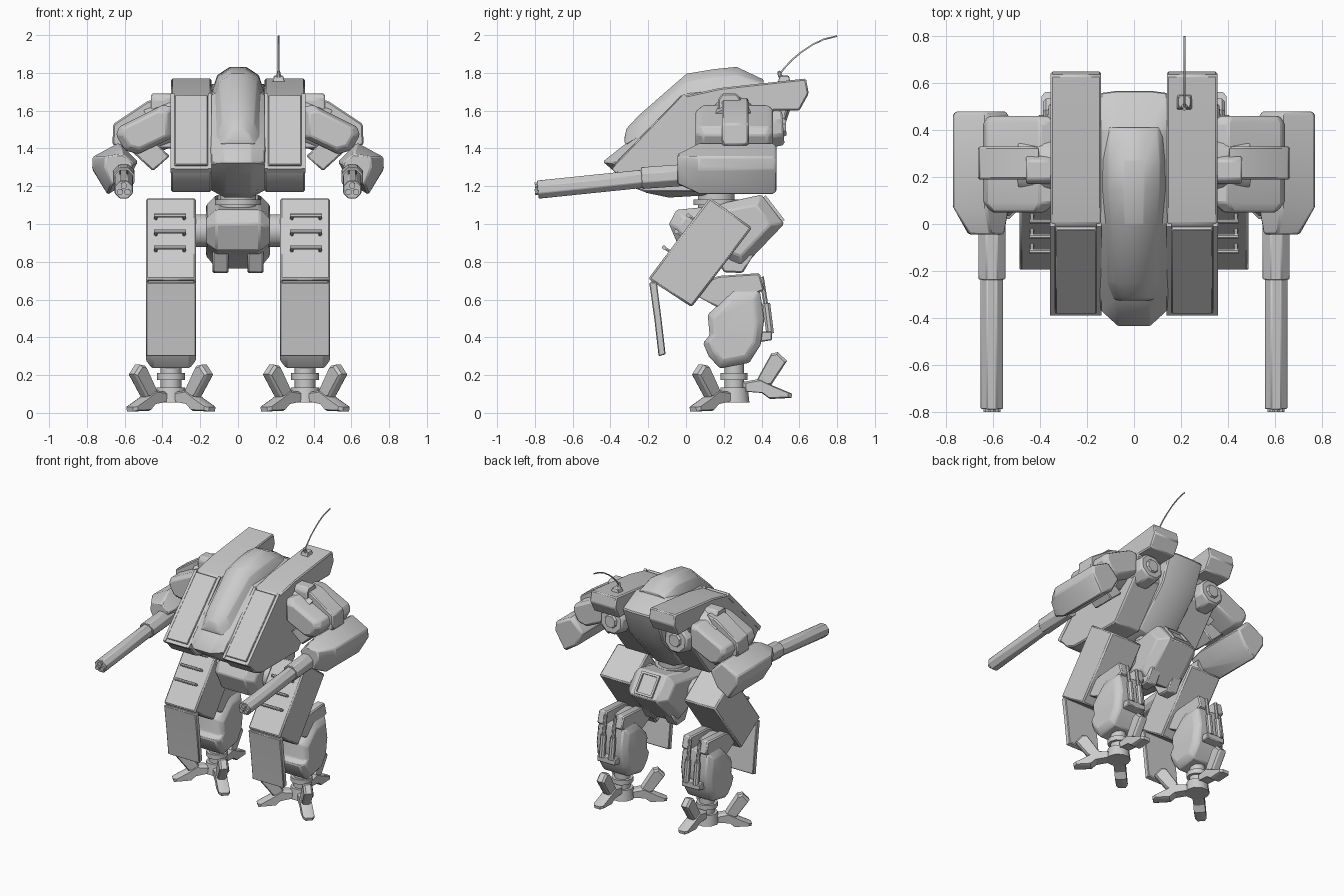
import bpy, bmesh, math
from mathutils import Vector, Matrix

if "Cube" in bpy.data.objects:
    bpy.data.objects.remove(bpy.data.objects["Cube"])

grey = bpy.data.materials.new("armour_grey")
grey.diffuse_color = (0.6, 0.6, 0.6, 1)
grey.use_nodes = True
grey.node_tree.nodes["Principled BSDF"].inputs["Base Color"].default_value = grey.diffuse_color


def finish(name, bm, mirror=False, bevel=0.008, smooth=30):
    """Turn a bmesh into a shaded object, mirrored across x if asked."""
    bmesh.ops.recalc_face_normals(bm, faces=bm.faces)
    me = bpy.data.meshes.new(name)
    bm.to_mesh(me)
    bm.free()
    ob = bpy.data.objects.new(name, me)
    bpy.context.collection.objects.link(ob)
    me.materials.append(grey)
    bpy.ops.object.select_all(action='DESELECT')
    bpy.context.view_layer.objects.active = ob
    ob.select_set(True)
    bpy.ops.object.shade_smooth_by_angle(angle=math.radians(smooth))
    if bevel:
        b = ob.modifiers.new("bevel", 'BEVEL')
        b.width, b.segments, b.limit_method = bevel, 1, 'ANGLE'
    if mirror:
        ob.modifiers.new("mirror", 'MIRROR')
    return ob


def loft(name, axis, layers, mirror=False, bevel=0.008, smooth=30, matrix=None):
    """Bridge matching outlines placed along an axis and cap both ends."""
    place = {'x': lambda p, a, b: (p, a, b), 'y': lambda p, a, b: (a, p, b),
             'z': lambda p, a, b: (a, b, p)}[axis]
    bm = bmesh.new()
    rings = [[bm.verts.new(place(p, a, b)) for a, b in pts] for p, pts in layers]
    for r, s in zip(rings, rings[1:]):
        for i in range(len(r)):
            j = (i + 1) % len(r)
            bm.faces.new((r[i], r[j], s[j], s[i]))
    bm.faces.new(rings[0])
    bm.faces.new(rings[-1])
    if matrix:
        bm.transform(matrix)
    return finish(name, bm, mirror, bevel, smooth)


def slab(name, x0, x1, pts, **kw):
    return loft(name, 'x', [(x0, pts), (x1, pts)], **kw)


def shrink(pts, k):
    """Scale an outline about its middle."""
    c = sum((Vector(p) for p in pts), Vector((0, 0))) / len(pts)
    return [tuple(c + (Vector(p) - c) * k) for p in pts]


def bar(name, p, q, r, r2=None, n=8, mirror=True, bevel=0, smooth=40):
    """Round or faceted bar from p to q."""
    p, q = Vector(p), Vector(q)
    bm = bmesh.new()
    m = Matrix.Translation((p + q) / 2) @ (q - p).to_track_quat('Z', 'Y').to_matrix().to_4x4()
    m = m @ Matrix.Rotation(math.pi / n, 4, 'Z')
    bmesh.ops.create_cone(bm, cap_ends=True, segments=n, radius1=r,
                          radius2=r if r2 is None else r2, depth=(q - p).length, matrix=m)
    return finish(name, bm, mirror, bevel, smooth)


# --- Torso: central hull with nose, raised canopy, side pods ---
hull = [(-.44, 1.33), (-.32, 1.425), (0, 1.71), (.4, 1.75), (.57, 1.66), (.5, 1.45),
        (.25, 1.16), (-.09, 1.14), (-.21, 1.165), (-.37, 1.27)]
side = [(-.37, 1.32), (-.3, 1.40), (0, 1.68), (.4, 1.74), (.56, 1.66), (.48, 1.45),
        (.24, 1.19), (-.08, 1.18), (-.18, 1.2), (-.31, 1.29)]
loft("central_hull", 'x', [(-.145, side), (-.07, hull), (.07, hull), (.145, side)], smooth=40)

stations = [(-.325, .05, 1.43, 1.46), (-.315, .06, 1.42, 1.505), (-.25, .085, 1.46, 1.575),
            (0, .10, 1.66, 1.795), (.15, .11, 1.69, 1.82), (.27, .11, 1.7, 1.832), (.41, .10, 1.72, 1.765)]
loft("canopy", 'y', [(y, [(-w - .03, b), (-w, (b + 2 * t) / 3), (-w * .4, t), (w * .4, t),
     (w, (b + 2 * t) / 3), (w + .03, b)]) for y, w, b, t in stations], smooth=45, bevel=.004)

pod = [(-.38, 1.29), (0, 1.68), (.18, 1.72), (.635, 1.77), (.65, 1.69), (.6, 1.6), (.46, 1.6),
       (.44, 1.45), (.22, 1.17), (-.22, 1.17), (-.3, 1.2), (-.36, 1.265)]
slab("side_pod", .14, .355, pod, mirror=True)
slab("front_panel", .16, .335, [(-.383, 1.315), (-.025, 1.683), (-.005, 1.66), (-.36, 1.295)],
     mirror=True, bevel=.004)
slab("panel_sill", .142, .357, [(-.39, 1.29), (-.37, 1.31), (-.35, 1.29), (-.37, 1.27)], mirror=True, bevel=0)
for x in (.139, .337):
    slab("panel_rail", x, x + .02, [(-.39, 1.295), (-.01, 1.69), (.01, 1.67), (-.37, 1.275)], mirror=True, bevel=0)

# Rear nozzles and waist
bar("rear_nozzle", (.27, .38, 1.5), (.27, .515, 1.51), .115, .1, n=8, bevel=.012)
bar("nozzle_core", (.27, .5, 1.51), (.27, .53, 1.511), .06, .045, n=8)
bar("neck", (0, .16, 1.04), (0, .16, 1.2), .1, n=12, mirror=False)
bar("neck_collar", (0, .16, 1.1), (0, .16, 1.13), .125, n=12, mirror=False)

# --- Antenna ---
bar("antenna_base", (.215, .52, 1.74), (.215, .52, 1.785), .05, .035, n=4, mirror=False, bevel=.004)
bar("antenna_socket", (.215, .5, 1.78), (.215, .49, 1.81), .014, .008, mirror=False)
cu = bpy.data.curves.new("antenna", 'CURVE')
cu.dimensions, cu.bevel_depth, cu.bevel_resolution = '3D', .005, 1
cu.materials.append(grey)
sp = cu.splines.new('POLY')
arc = [(.49, 1.785), (.52, 1.825), (.56, 1.868), (.61, 1.91), (.67, 1.95), (.73, 1.978), (.8, 1.995)]
sp.points.add(len(arc) - 1)
for pt, (y, z) in zip(sp.points, arc):
    pt.co = (.215, y, z, 1)
bpy.context.collection.objects.link(bpy.data.objects.new("antenna", cu))

# --- Arms ---
upper = [(.34, 1.62), (.4, 1.63), (.63, 1.515), (.645, 1.47), (.6, 1.39), (.53, 1.37), (.34, 1.46)]
loft("upper_arm", 'y', [(.05, shrink(upper, .75)), (.09, upper), (.43, upper), (.46, shrink(upper, .85))], mirror=True)
slab("shoulder_strap", .34, .46, [(.17, 1.4), (.17, 1.66), (.19, 1.69), (.27, 1.69), (.29, 1.66), (.29, 1.4)],
     mirror=True)
loft("strap_side", 'y', [(.19, [(.4, 1.67), (.48, 1.65), (.66, 1.53), (.665, 1.42), (.6, 1.4)]),
                         (.33, [(.4, 1.67), (.48, 1.65), (.66, 1.53), (.665, 1.42), (.6, 1.4)])], mirror=True)
bar("shoulder_joint", (.3, .25, 1.56), (.46, .25, 1.5), .13, n=12)
loft("elbow_link", 'y', [(.12, [(.36, 1.36), (.5, 1.48), (.57, 1.39), (.45, 1.28)]),
                         (.3, [(.36, 1.36), (.5, 1.48), (.57, 1.39), (.45, 1.28)])], mirror=True)
fore = [(.53, 1.33), (.63, 1.43), (.77, 1.355), (.772, 1.29), (.69, 1.155), (.59, 1.22)]
front = [(.55, 1.32), (.61, 1.37), (.7, 1.36), (.705, 1.30), (.67, 1.21), (.6, 1.24)]
loft("forearm", 'y', [(-.045, front), (.07, fore), (.46, fore), (.48, shrink(fore, .9))], mirror=True)

# Guns
bar("gun_housing", (.605, .03, 1.262), (.605, -.235, 1.243), .062, n=8, bevel=.004)
bar("gun_barrel", (.605, -.22, 1.24), (.605, -.785, 1.182), .052, n=8, bevel=.004)
for i in range(3):
    a = math.radians(90 + 120 * i)
    dx, dz = .023 * math.cos(a), .023 * math.sin(a)
    bar("muzzle", (.605 + dx, -.77, 1.183 + dz), (.605 + dx, -.8, 1.18 + dz), .017, n=8)

# --- Pelvis ---
pelvis = [(-.09, 1.0), (-.05, 1.075), (.1, 1.09), (.4, 1.155), (.52, 1.0), (.29, .76), (.16, .84), (-.03, .86)]
pel_side = [(-.04, .98), (-.01, 1.03), (.1, 1.05), (.37, 1.1), (.45, 1.0), (.29, .83), (.16, .88), (.01, .9)]
loft("pelvis", 'x', [(-.17, pel_side), (-.115, pelvis), (.115, pelvis), (.17, pel_side)])
slab("pelvis_flap", .05, .135, [(.14, .86), (.36, .84), (.3, .74), (.2, .745)], mirror=True)
for x0, x1, t0, t1 in ((-.075, .075, .08, .16), (-.075, .075, .84, .92), (-.075, -.06, .1, .9), (.06, .075, .1, .9)):
    edge = [Vector((.4, 1.155)).lerp(Vector((.52, 1.0)), t) for t in (t0, t1)]
    out = Vector((.012, .009))
    slab("hatch_frame", x0, x1, [edge[0] - out, edge[1] - out, edge[1] + out, edge[0] + out], bevel=0)
bar("hip_axle", (.13, .14, .965), (.24, .14, .965), .09, n=10)

# --- Legs (right leg, mirrored) ---
slab("thigh", .222, .488, [(-.2, .71), (.125, 1.14), (.35, .98), (.03, .56)], mirror=True, bevel=.01)
for z in (1.03, .945, .86):
    y = -.2 + (z - .71) * .325 / .43
    oy, oz = y - .03, z + .015
    bar("thigh_rail", (.275, oy, oz), (.445, oy, oz), .011, n=8)
    for x in (.285, .435):
        bar("rail_post", (x, y + .01, z - .01), (x, oy, oz), .009, n=6)
slab("shin_plate", .222, .488, [(-.195, .69), (-.155, .695), (-.13, .5), (-.108, .31), (-.145, .3), (-.168, .5)],
     mirror=True, bevel=.005)
bar("shin_hinge", (.235, -.165, .69), (.475, -.165, .69), .02, n=8)

# Knee, calf and rear pistons
knee = [(.0, .65), (.17, .725), (.39, .74), (.415, .65), (.37, .63), (.25, .61), (.2, .54)]
for x in (.25, .395):
    slab("knee_arm", x, x + .065, knee, mirror=True)
slab("knee_core", .31, .4, [(.02, .66), (.17, .70), (.3, .69), (.26, .6), (.18, .57)], mirror=True)
calf = [(.25, .65), (.39, .65), (.415, .5), (.395, .36), (.335, .265), (.18, .235), (.12, .3), (.09, .37),
        (.125, .41), (.115, .52)]
loft("calf", 'x', [(.222, shrink(calf, .78)), (.255, calf), (.455, calf), (.488, shrink(calf, .78))],
     mirror=True, smooth=40)
for x in (.315, .395):
    bar("piston_sleeve", (x, .445, .42), (x, .425, .58), .022, n=8)
    bar("piston_rod", (x, .425, .56), (x, .4, .72), .013, n=8)
slab("piston_bracket", .28, .43, [(.38, .43), (.455, .43), (.455, .385), (.39, .375)], mirror=True, bevel=.005)

# --- Feet: ankle plus two splayed front toes and one rear toe ---
CX, CY = .355, .255
bar("ankle", (CX, CY, .08), (CX, CY, .26), .055, n=10)
bar("ankle_ring", (CX, CY, .175), (CX, CY, .21), .075, n=10)
bar("foot_hub", (CX, CY, .055), (CX, CY, .135), .085, .075, n=10)
for ang, lift in ((-135, 0), (-45, 0), (90, .05)):
    m = Matrix.Translation((CX, CY, lift)) @ Matrix.Rotation(math.radians(ang), 4, 'Z')
    if lift:
        m = m @ Matrix.Rotation(math.radians(-4), 4, 'Y')
    claw = [(.05, .11), (.14, .12), (.22, .075), (.31, .03), (.305, .008), (.19, .01), (.15, .045), (.05, .06)]
    spur = [(.1, .07), (.15, .15), (.215, .25), (.25, .255), (.295, .205), (.2, .08)]
    for nm, pts, w in (("toe_claw", claw, .04), ("toe_spur", spur, .032)):
        layers = [(-w, shrink(pts, .85)), (-w * .6, pts), (w * .6, pts), (w, shrink(pts, .85))]
        loft(nm, 'y', layers, mirror=True, bevel=0, matrix=m)
